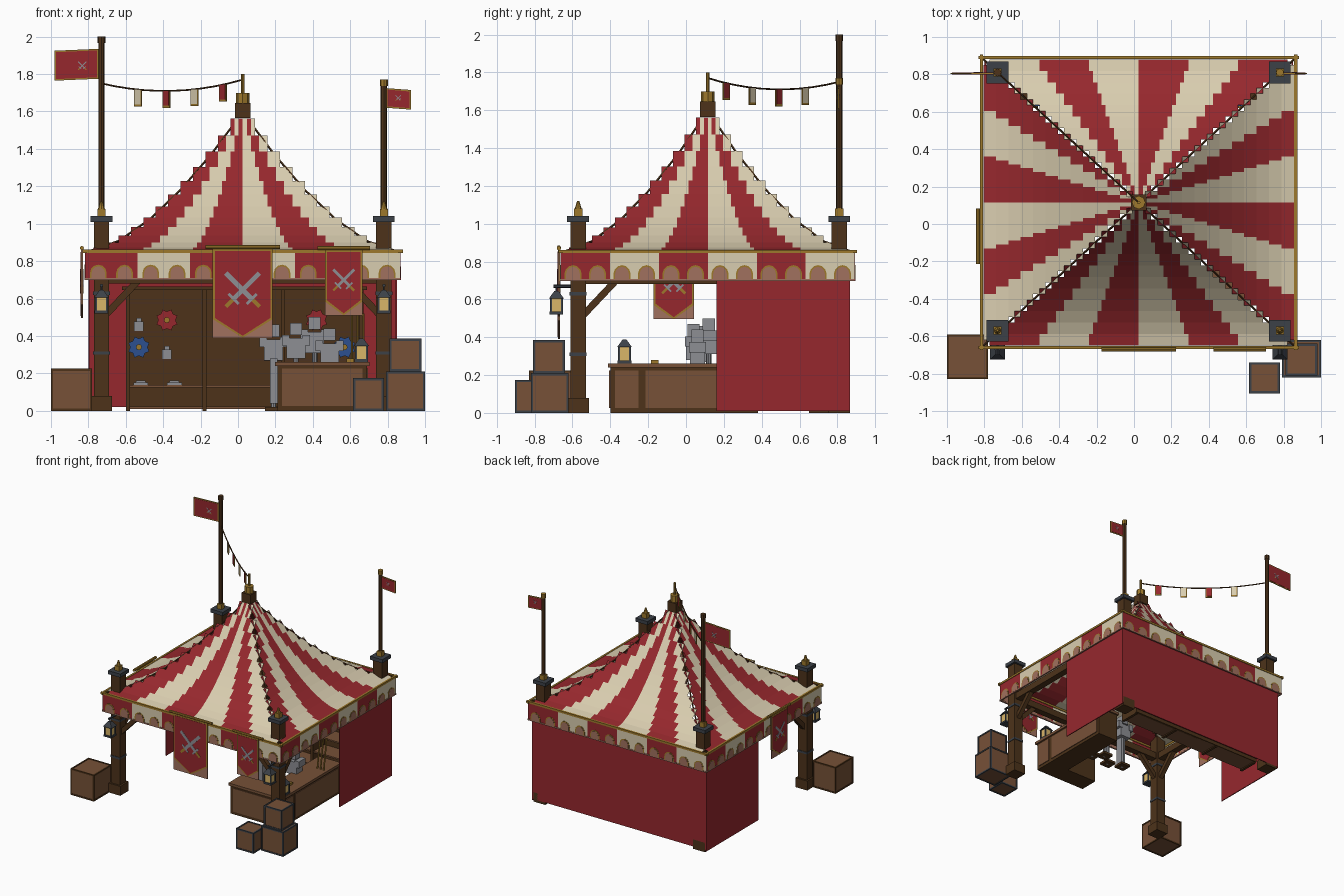
import bpy, bmesh, math
from mathutils import Vector as V, Matrix

if "Cube" in bpy.data.objects:
    bpy.data.objects.remove(bpy.data.objects["Cube"])

# Palette
PALETTE = {"red cloth": "952C31", "cream cloth": "D8CCAE", "faded hem": "A0705F", "wood": "76523A",
           "dark wood": "4E3620", "slate iron": "3E4349", "gold trim": "9C7830", "steel": "8C8D92",
           "blue paint": "30518F", "lantern glass": "D9B468"}
mats, INDEX = [], {}
for label, code in PALETTE.items():
    m = bpy.data.materials.new(label)
    rgb = [(int(code[i:i + 2], 16) / 255) ** 2.2 for i in (0, 2, 4)] + [1]
    m.use_nodes = True
    m.diffuse_color = rgb
    bsdf = m.node_tree.nodes["Principled BSDF"]
    bsdf.inputs["Base Color"].default_value = rgb
    bsdf.inputs["Roughness"].default_value = 0.9
    INDEX[label] = len(mats)
    mats.append(m)
RED, CREAM, HEM, WOOD, DARK, IRON, GOLD, STEEL, BLUE, GLASS = range(len(mats))
X, Y, Z = V((1, 0, 0)), V((0, 1, 0)), V((0, 0, 1))
parts = {}


def mesh_of(part):
    return parts.setdefault(part, bmesh.new())


def paint(verts, mat):
    for f in {f for v in verts for f in v.link_faces}:
        f.material_index = mat


def box(part, lo, hi, mat):
    lo, hi = V(lo), V(hi)
    mx = Matrix.Translation((lo + hi) / 2) @ Matrix.Diagonal((*(hi - lo), 1))
    paint(bmesh.ops.create_cube(mesh_of(part), size=1, matrix=mx)["verts"], mat)


def block(part, x, y, z0, z1, w, mat):
    box(part, (x - w, y - w, z0), (x + w, y + w, z1), mat)


def rod(part, a, b, r, mat, n=8, r2=None):
    a, b = V(a), V(b)
    mx = Matrix.Translation((a + b) / 2) @ (b - a).to_track_quat('Z', 'Y').to_matrix().to_4x4()
    if n == 4:
        mx = mx @ Matrix.Rotation(math.pi / 4, 4, 'Z')
    paint(bmesh.ops.create_cone(mesh_of(part), cap_ends=True, segments=n, radius1=r,
          radius2=r if r2 is None else r2, depth=(b - a).length, matrix=mx)["verts"], mat)


def plate(part, pts, origin, u, t, mat):
    """Upright flat shape: pts are (along u, height), thickness t."""
    bm, n = mesh_of(part), u.cross(Z) * t / 2
    rings = [[bm.verts.new(V(origin) + u * p + Z * q + n * s) for p, q in pts] for s in (1, -1)]
    bm.faces.new(rings[0])
    bm.faces.new(rings[1][::-1])
    for i in range(len(pts)):
        j = (i + 1) % len(pts)
        bm.faces.new((rings[0][j], rings[0][i], rings[1][i], rings[1][j]))
    paint(rings[0] + rings[1], mat)


def rect(a, b, c, d):
    return [(a, c), (b, c), (b, d), (a, d)]


# Roof: stepped striped rows following a sagging profile, on four sides
C, HX, HY, ROWS, STRIPES = V((0.025, 0.115, 0)), 0.83, 0.765, 12, 6
SIDES = [(Y, X), (X, -Y), (-Y, -X), (-X, Y)]


def roof_z(d):
    return 0.86 + 0.75 * d ** 1.6


def roof_point(out, along, d, s, z):
    p = out * d + along * s
    return C + V((p.x * HX, p.y * HY, z))


bm = mesh_of("striped_roof")
for out, along in SIDES:
    for r in range(ROWS):
        d0, d1 = [1 - 0.96 * k / ROWS for k in (r, r + 1)]
        half = (d0 + d1) / 2
        for i in range(STRIPES):
            s0, s1 = [half * (2 * k / STRIPES - 1) for k in (i, i + 1)]
            quad = [(d0, s0), (d0, s1), (d1, s1), (d1, s0)]
            f = bm.faces.new([bm.verts.new(roof_point(out, along, d, s, roof_z(1 - d))) for d, s in quad])
            f.material_index = RED if i % 2 else CREAM
    # Ridge ropes
    line = [roof_point(out, along, d, d, roof_z(1 - d) - 0.01) for d in (1, .8, .6, .4, .2, .04)]
    for a, b in zip(line, line[1:]):
        rod("ridge_ropes", a, b, 0.006, DARK, 5)

# Valance with arched notches and gold edging
for out, along in SIDES:
    across = HX if along.x else HY
    reach = HY if along.x else HX
    o = C + out * (reach + 0.01)
    w = 2 * (across + 0.012) / STRIPES
    for i in range(STRIPES):
        a = (i - STRIPES / 2) * w
        plate("valance", rect(a, a + w, 0.70, 0.85), o, along, 0.006, RED if i % 2 else CREAM)
        for c in (a + w / 4, a + w * 3 / 4):
            for grow, t, mat in ((0.009, 0.010, GOLD), (0, 0.014, HEM)):
                r = 0.036 + grow
                arch = [(c + r * math.cos(q * math.pi / 6), 0.736 + r * math.sin(q * math.pi / 6)) for q in range(7)]
                plate("valance_notches", [(c + r, 0.705)] + arch + [(c - r, 0.705)], o, along, t, mat)
    plate("valance_hem", rect(-w * 3, w * 3, 0.698, 0.709), o, along, 0.013, HEM)
    rod("eave_trim", o - along * w * 3.05 + Z * 0.853, o + along * w * 3.05 + Z * 0.853, 0.012, GOLD, 4)

# Peak cap and finial
cx, cy = C.x, C.y
block("peak_cap", cx, cy, 1.565, 1.645, 0.042, DARK)
rod("peak_finial", (cx, cy, 1.64), (cx, cy, 1.7), 0.036, GOLD)
rod("peak_finial", (cx, cy, 1.7), (cx, cy, 1.8), 0.009, GOLD)

# Corner posts, iron caps, knobs and flag poles
XS, YS = (-0.73, 0.78), (-0.57, 0.81)
for x in XS:
    for y in YS:
        block("corner_posts", x, y, 0, 1.01, 0.041, DARK)
        block("post_bases", x, y, 0, 0.08, 0.056, DARK)
        block("post_caps", x, y, 1.01, 1.04, 0.058, IRON)
        for z in (0.3, 0.62):
            block("post_bands", x, y, z, z + 0.018, 0.045, IRON)
        block("post_knobs", x, y, 1.04, 1.08, 0.022, GOLD)
        rod("post_knobs", (x, y, 1.08), (x, y, 1.12), 0.018, GOLD, 8, 0.006)
        dx, dy = (1 if x < 0 else -1), (1 if y < 0 else -1)
        for step in (X * dx, Y * dy):
            a = V((x, y, 0.52))
            rod("braces", a + step * 0.03, a + step * 0.2 + Z * 0.18, 0.026, DARK, 4)
for x in XS:
    rod("top_beams", (x, YS[0], 0.71), (x, YS[1], 0.71), 0.04, DARK, 4)
for y in YS:
    rod("top_beams", (XS[0], y, 0.71), (XS[1], y, 0.71), 0.04, DARK, 4)
for x, top in ((-0.73, 2.0), (0.78, 1.77)):
    rod("flag_poles", (x, 0.81, 1.04), (x, 0.81, top - 0.02), 0.017, DARK)
    rod("pole_tips", (x, 0.81, top - 0.035), (x, 0.81, top), 0.021, DARK if x < 0 else GOLD)


def swords(part, o, u, size, t):
    for s in (1, -1):
        line = V((s * 0.7, 0.7))
        side = V((-line.y, line.x))
        for a, b, w, mat in ((-0.5, 1, 0.1, STEEL), (-0.6, -0.48, 0.3, STEEL), (-1, -0.6, 0.08, GOLD)):
            pts = [line * a - side * w, line * b - side * w, line * b + side * w, line * a + side * w]
            plate(part, [p * size for p in pts], o, u, t, mat)


def flag(x0, x1, z0, z1, drop):
    for g, t, mat in ((0, 0.006, GOLD), (0.008, 0.01, RED)):
        pts = [(x0 + g, z0 + g), (x1 - g, z0 + g - drop), (x1 - g, z1 - g - drop), (x0 + g, z1 - g)]
        plate("flags", pts, (0, 0.805, 0), X, t, mat)
    swords("flag_emblems", ((x0 + x1) / 2 + 0.03 * (1 if x0 < 0 else 0), 0.805, (z0 + z1) / 2), X, (z1 - z0) * 0.2, 0.013)


flag(-0.98, -0.745, 1.765, 1.925, -0.01)
flag(0.79, 0.925, 1.62, 1.725, 0.01)

# Bunting rope with pennants
A, B = V((-0.73, 0.81, 1.75)), V((cx, cy, 1.77))
rope = [A.lerp(B, k / 10) - Z * 0.2 * (k / 10) * (1 - k / 10) for k in range(11)]
for a, b in zip(rope, rope[1:]):
    rod("bunting_rope", a, b, 0.005, DARK, 5)
u = (B - A)
u = V((u.x, u.y, 0)).normalized()
for i, k in enumerate((0.26, 0.46, 0.66, 0.86)):
    p = A.lerp(B, k) - Z * 0.2 * k * (1 - k)
    plate("pennants", rect(-0.026, 0.026, -0.09, 0), p, u, 0.006, GOLD)
    plate("pennants", rect(-0.021, 0.021, -0.078, 0), p, u, 0.01, RED if i % 2 else CREAM)


# Hanging banners
def banner(o, u, half, height):
    plate("banners", rect(-half, half, -height, 0), o, u, 0.006, HEM)
    for g, t, mat in ((0, 0.010, GOLD), (0.011, 0.014, RED)):
        h = half - g
        pts = [(0, g - height), (h, g * 0.6 - height * 0.79), (h, -g), (-h, -g), (-h, g * 0.6 - height * 0.79)]
        plate("banners", pts, o, u, t, mat)
    swords("banner_emblems", V(o) - Z * height * 0.46, u, half * 0.8, 0.018)
    rod("banner_rods", V(o) - u * (half + 0.04) + Z * 0.01, V(o) + u * (half + 0.04) + Z * 0.01, 0.011, GOLD)


banner((0.025, -0.672, 0.865), X, 0.16, 0.475)
banner((0.565, -0.672, 0.86), X, 0.1, 0.35)
banner((-0.835, -0.065, 0.86), Y, 0.108, 0.365)

# Cloth walls
box("back_wall", (-0.8, 0.858, 0.02), (0.85, 0.866, 0.78), RED)
for x in (-0.795, 0.845):
    box("side_walls", (x - 0.004, 0.16, 0.01), (x + 0.004, 0.866, 0.78), RED)

# Shelf unit against the back wall
box("shelf_back", (-0.6, 0.81, 0.01), (0.67, 0.83, 0.66), DARK)
for x in (-0.6, -0.19, 0.23, 0.65):
    box("shelf_uprights", (x, 0.65, 0), (x + 0.022, 0.82, 0.66), DARK)
for z in (0.01, 0.125, 0.265, 0.415, 0.57):
    box("shelf_boards", (-0.6, 0.66, z), (0.67, 0.82, z + 0.012), WOOD)
box("shelf_top", (-0.62, 0.64, 0.645), (0.69, 0.83, 0.665), DARK)

# Star shields, helmets and daggers on the shelves
for x, z, mat in ((-0.53, 0.34, BLUE), (-0.38, 0.485, RED), (0.42, 0.485, RED), (0.57, 0.34, BLUE)):
    star = [((0.06 if k % 2 else 0.046) * math.cos(k * math.pi / 8),
             (0.06 if k % 2 else 0.046) * math.sin(k * math.pi / 8)) for k in range(16)]
    plate("star_shields", star, (x, 0.64, z), X, 0.016, mat)
    rod("shield_bosses", (x, 0.645, z), (x, 0.62, z), 0.016, GOLD)
for x, z in ((-0.53, 0.427), (-0.38, 0.277)):
    block("helmets", x, 0.71, z, z + 0.05, 0.025, STEEL)
    block("helmets", x, 0.71, z + 0.05, z + 0.068, 0.014, STEEL)
for x in (-0.52, -0.34):
    box("daggers", (x - 0.04, 0.66, 0.138), (x + 0.04, 0.70, 0.152), STEEL)
    box("daggers", (x - 0.025, 0.65, 0.15), (x + 0.025, 0.68, 0.163), STEEL)

# L-shaped counter with inset panels
for lo, hi in (((0.21, -0.40), (0.69, -0.24)), ((0.5, -0.24), (0.69, 0.38))):
    box("counter_body", (*lo, 0), (*hi, 0.24), DARK)
    box("counter_top", (lo[0] - 0.012, lo[1] - 0.012, 0.24), (hi[0] + 0.012, hi[1] + 0.012, 0.262), WOOD)
plate("counter_panels", rect(0.235, 0.665, 0.025, 0.225), (0, -0.4, 0), X, 0.012, WOOD)
for a, b in ((-0.375, -0.25), (-0.215, 0.355)):
    plate("counter_panels", rect(a, b, 0.025, 0.225), (0.69, 0, 0), Y, 0.012, WOOD)

# Armour stands behind the counter
for x, y, z in ((0.19, 0.08, 0.27), (0.31, 0.04, 0.28), (0.41, 0.12, 0.31), (0.49, 0.06, 0.25)):
    rod("stand_poles", (x, y, 0), (x, y, z), 0.014, STEEL)
    block("stand_feet", x, y, 0, 0.02, 0.045, DARK)
    box("breastplates", (x - 0.05, y - 0.04, z), (x + 0.05, y + 0.04, z + 0.11), STEEL)
    for s in (-1, 1):
        box("shoulder_guards", (x + s * 0.055 - 0.02, y - 0.045, z + 0.07), (x + s * 0.055 + 0.02, y + 0.045, z + 0.125), STEEL)
    block("stand_helmets", x, y, z + 0.125, z + 0.19, 0.032, STEEL)
box("leg_armour", (0.17, 0.03, 0.04), (0.21, 0.09, 0.28), STEEL)
for x in (0.61, 0.64, 0.67):
    rod("spear_shafts", (x, 0.2, 0.26), (x, 0.24, 0.52), 0.006, GOLD, 6)


# Lanterns: two hung from brackets, one on the counter
def lantern(x, y, z):
    block("lantern_frames", x, y, z, z + 0.015, 0.036, IRON)
    block("lantern_glass", x, y, z + 0.015, z + 0.085, 0.028, GLASS)
    for sx in (-1, 1):
        for sy in (-1, 1):
            block("lantern_frames", x + sx * 0.029, y + sy * 0.029, z, z + 0.09, 0.005, IRON)
    rod("lantern_frames", (x, y, z + 0.085), (x, y, z + 0.125), 0.056, IRON, 4, 0.015)


for x in XS:
    lantern(x, -0.685, 0.52)
    rod("lantern_brackets", (x, -0.6, 0.67), (x, -0.7, 0.67), 0.009, IRON, 6)
    rod("lantern_brackets", (x, -0.685, 0.63), (x, -0.685, 0.67), 0.005, IRON, 6)
lantern(0.66, -0.325, 0.262)
block("counter_trinket", 0.6, -0.165, 0.262, 0.28, 0.02, GOLD)


# Crates with edge frames
def crate(lo, hi, frame):
    lo, hi = V(lo), V(hi)
    e = 0.008
    box("crates", lo + V((e, e, e)) / 2, hi - V((e, e, e)) / 2, WOOD)
    for ax in range(3):
        i, j = (ax + 1) % 3, (ax + 2) % 3
        for p in (0, 1):
            for q in (0, 1):
                a, b = lo.copy(), hi.copy()
                a[i], b[i] = (hi[i] - e * 1.5, hi[i]) if p else (lo[i], lo[i] + e * 1.5)
                a[j], b[j] = (hi[j] - e * 1.5, hi[j]) if q else (lo[j], lo[j] + e * 1.5)
                box("crate_frames", a, b, frame)


crate((-1.0, -0.83, 0), (-0.78, -0.59, 0.225), DARK)
crate((0.79, -0.82, 0), (1.0, -0.62, 0.21), IRON)
crate((0.81, -0.81, 0.21), (0.98, -0.64, 0.385), IRON)
crate((0.615, -0.905, 0), (0.78, -0.74, 0.175), IRON)

# Turn every part into an object carrying only the colours it uses
for name, bm in parts.items():
    used = sorted({f.material_index for f in bm.faces})
    for f in bm.faces:
        f.material_index = used.index(f.material_index)
    me = bpy.data.meshes.new(name)
    if name != "striped_roof":
        bmesh.ops.recalc_face_normals(bm, faces=bm.faces)
    bm.to_mesh(me)
    bm.free()
    for k in used:
        me.materials.append(mats[k])
    bpy.context.collection.objects.link(bpy.data.objects.new(name, me))
